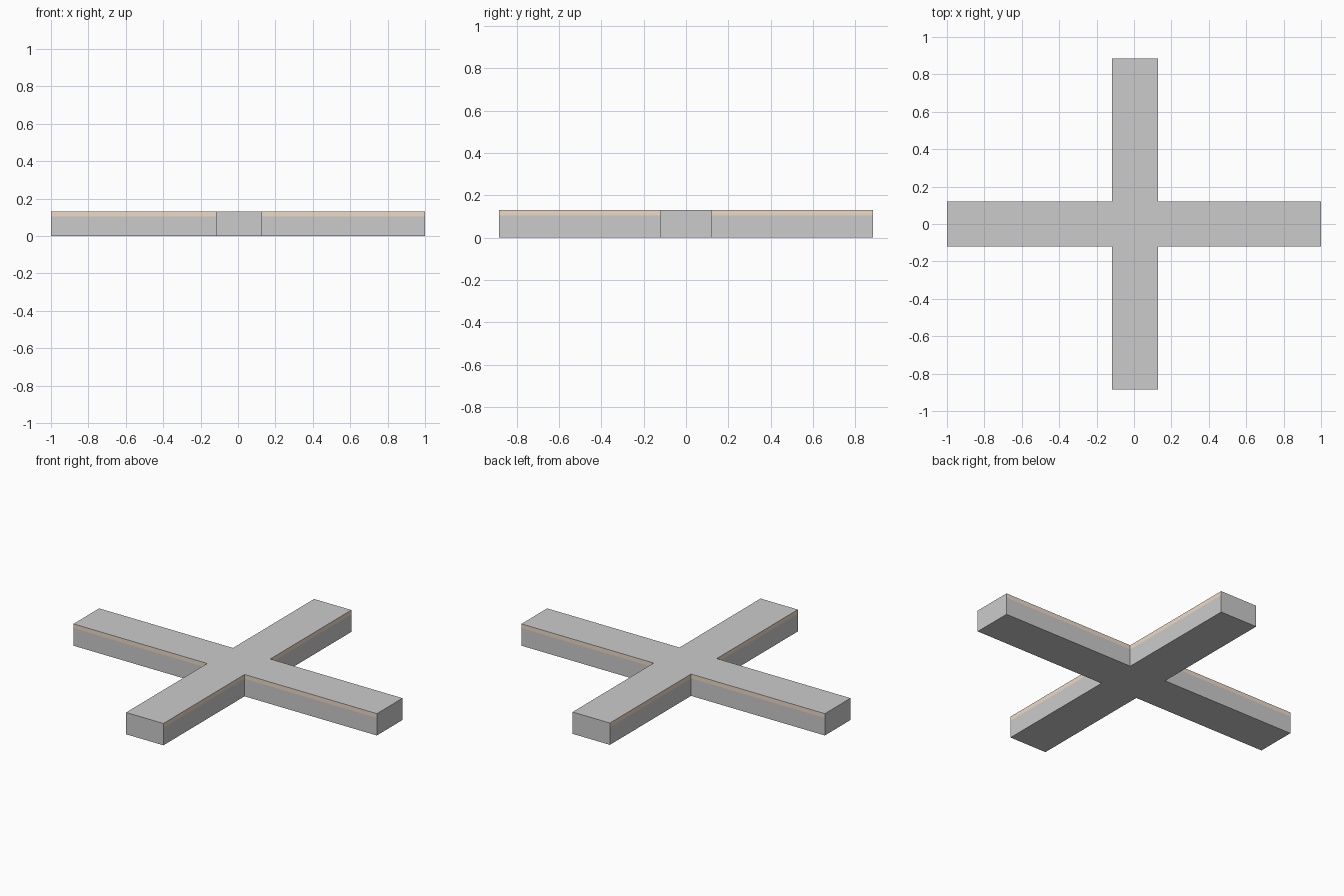
import bpy, bmesh

if "Cube" in bpy.data.objects:
    bpy.data.objects.remove(bpy.data.objects["Cube"])

X0, X1 = -0.118, 0.128      # sides of the front-to-back arm
Y = 0.121                   # half width of the left-to-right arm
LX, LY = 1.0, 0.885         # arm reach
LEVELS = (0.0, 0.105, 0.13) # base, bottom of trim, top

# Plan outline of the cross, counter-clockwise
outline = [(X0, -LY), (X1, -LY), (X1, -Y), (LX, -Y), (LX, Y), (X1, Y),
           (X1, LY), (X0, LY), (X0, Y), (-LX, Y), (-LX, -Y), (X0, -Y)]
n = len(outline)

trim = bpy.data.materials.new("trim_tan")
trim.diffuse_color = (0.85, 0.70, 0.56, 1)
trim.use_nodes = True
trim.node_tree.nodes["Principled BSDF"].inputs["Base Color"].default_value = trim.diffuse_color

bm = bmesh.new()
rings = [[bm.verts.new((x, y, z)) for x, y in outline] for z in LEVELS]


def cap(ring, flip):
    # Split into centre square and four arms so every face is convex
    for ids in ((2, 5, 8, 11), (0, 1, 2, 11), (2, 3, 4, 5), (5, 6, 7, 8), (8, 9, 10, 11)):
        vs = [ring[i] for i in ids]
        bm.faces.new(vs[::-1] if flip else vs)


# Bottom and top surfaces
cap(rings[0], True)
cap(rings[-1], False)

# Side walls; the upper band is tan except on the four arm ends (every third edge)
for level in range(2):
    lo, hi = rings[level], rings[level + 1]
    for i in range(n):
        j = (i + 1) % n
        face = bm.faces.new((lo[i], lo[j], hi[j], hi[i]))
        if level == 1 and i % 3 != 0:
            face.material_index = 1

mesh = bpy.data.meshes.new("cross_platform")
mesh.materials.append(None)
mesh.materials.append(trim)
bm.to_mesh(mesh)
bm.free()
bpy.context.collection.objects.link(bpy.data.objects.new("cross_platform", mesh))
